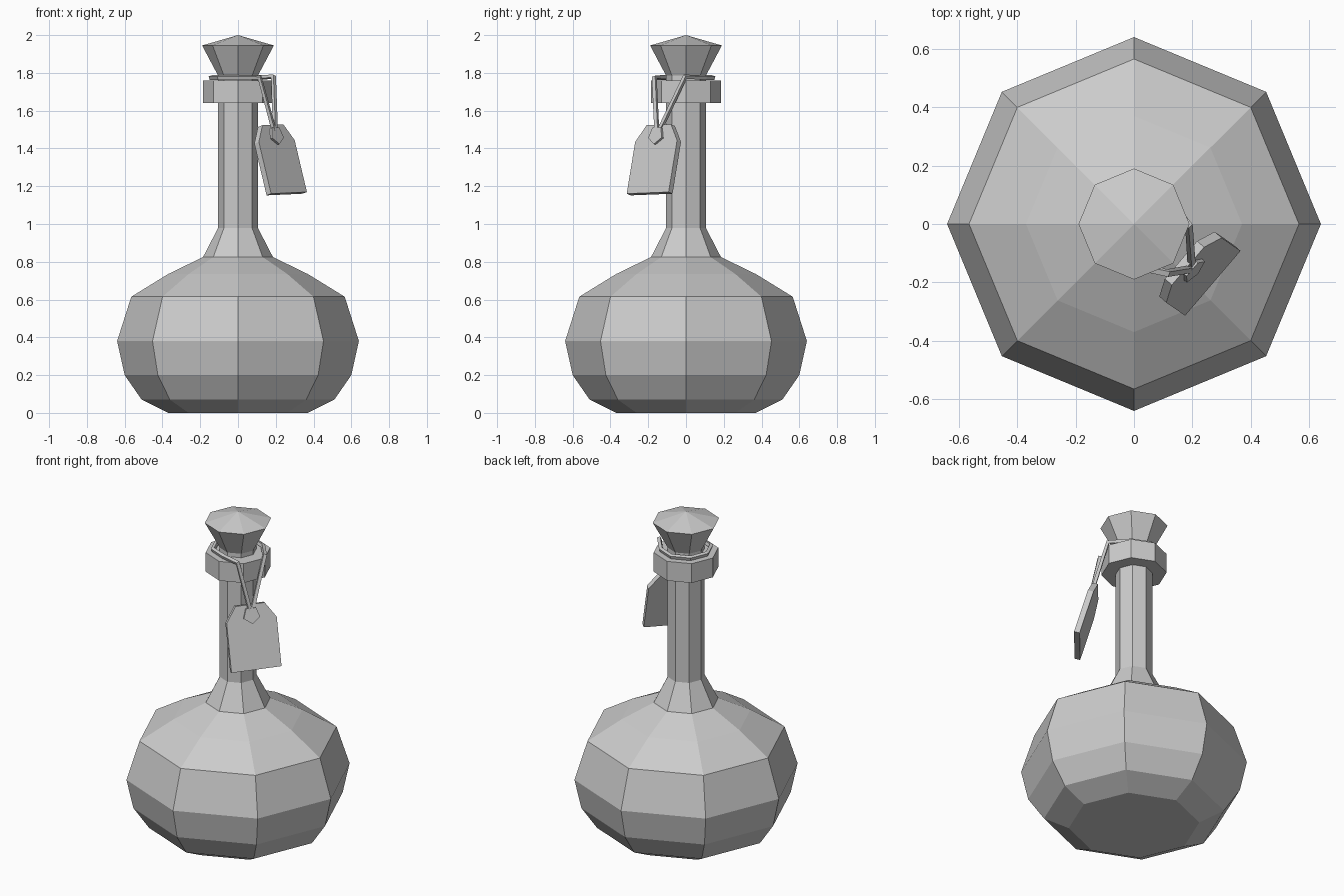
import bpy, bmesh
from math import pi, cos, sin
from mathutils import Vector

if "Cube" in bpy.data.objects:
    bpy.data.objects.remove(bpy.data.objects["Cube"])


def finish(name, bm):
    bmesh.ops.remove_doubles(bm, verts=bm.verts, dist=1e-5)
    bmesh.ops.recalc_face_normals(bm, faces=bm.faces)
    me = bpy.data.meshes.new(name)
    bm.to_mesh(me)
    bm.free()
    ob = bpy.data.objects.new(name, me)
    bpy.context.collection.objects.link(ob)
    return ob


def lathe(name, profile, sides=8):
    """Spin a (radius, z) profile into a capped faceted solid."""
    bm = bmesh.new()
    rings = [[bm.verts.new((r * cos(2 * pi * i / sides), r * sin(2 * pi * i / sides), z))
              for i in range(sides)] for r, z in profile]
    for a, b in zip(rings, rings[1:]):
        for i in range(sides):
            j = (i + 1) % sides
            bm.faces.new((a[i], a[j], b[j], b[i]))
    bm.faces.new(rings[0][::-1])
    bm.faces.new(rings[-1])
    return finish(name, bm)


def plate(name, outline, origin, right, up, out, depth):
    """Extrude a 2D outline lying in an oriented plane."""
    bm = bmesh.new()
    face = bm.faces.new([bm.verts.new(origin + right * u + up * v) for u, v in outline])
    ext = bmesh.ops.extrude_face_region(bm, geom=[face])
    moved = [g for g in ext["geom"] if isinstance(g, bmesh.types.BMVert)]
    bmesh.ops.translate(bm, verts=moved, vec=out * depth)
    return finish(name, bm)


# Bottle body and neck
lathe("bottle", [(0.37, 0), (0.51, 0.07), (0.60, 0.20), (0.64, 0.38), (0.565, 0.615),
                 (0.37, 0.735), (0.185, 0.825), (0.105, 0.98), (0.105, 1.66)])
# Rim around the mouth
lathe("rim", [(0.10, 1.64), (0.185, 1.64), (0.185, 1.76), (0.10, 1.76)])
# Faceted stopper with a pointed top
lathe("stopper", [(0.105, 1.75), (0.105, 1.785), (0.19, 1.945), (0.0005, 2.0)])

# Hanging tag, tilted outward at its bottom
right = Vector((0.65, 0.76, 0.03)).normalized()
up = Vector((-0.065, 0.045, 0.275)).normalized()
out = right.cross(up).normalized()
if out.x < 0:
    out = -out
base = Vector((0.27, -0.203, 1.165))
w = 0.146
plate("tag", [(-w, 0), (w, 0), (w, 0.285), (0.085, 0.375), (-0.085, 0.375), (-w, 0.285)],
      base, right, up, -out, 0.033)

# Five-sided knot on the face of the tag
knot = base + up * 0.315
plate("knot", [(0.05 * sin(pi + 2 * pi * i / 5), 0.05 * cos(pi + 2 * pi * i / 5)) for i in range(5)],
      knot - out * 0.012, right, up, out, 0.026)

# String from the knot, around the stopper and back
loop = [Vector((0.143 * cos(a * pi / 180), 0.143 * sin(a * pi / 180), 1.775))
        for a in range(45, 271, 45)]
path = [knot, Vector((0.188, -0.005, 1.78))] + loop + [Vector((0.115, -0.168, 1.775)), knot]
cu = bpy.data.curves.new("string", "CURVE")
cu.dimensions = "3D"
cu.bevel_depth = 0.014
cu.bevel_resolution = 0
cu.use_fill_caps = True
sp = cu.splines.new("POLY")
sp.points.add(len(path) - 1)
for p, co in zip(sp.points, path):
    p.co = (*co, 1)
string = bpy.data.objects.new("string", cu)
bpy.context.collection.objects.link(string)
bpy.context.view_layer.objects.active = string
string.select_set(True)
bpy.ops.object.convert(target="MESH")
for poly in string.data.polygons:
    poly.use_smooth = False
